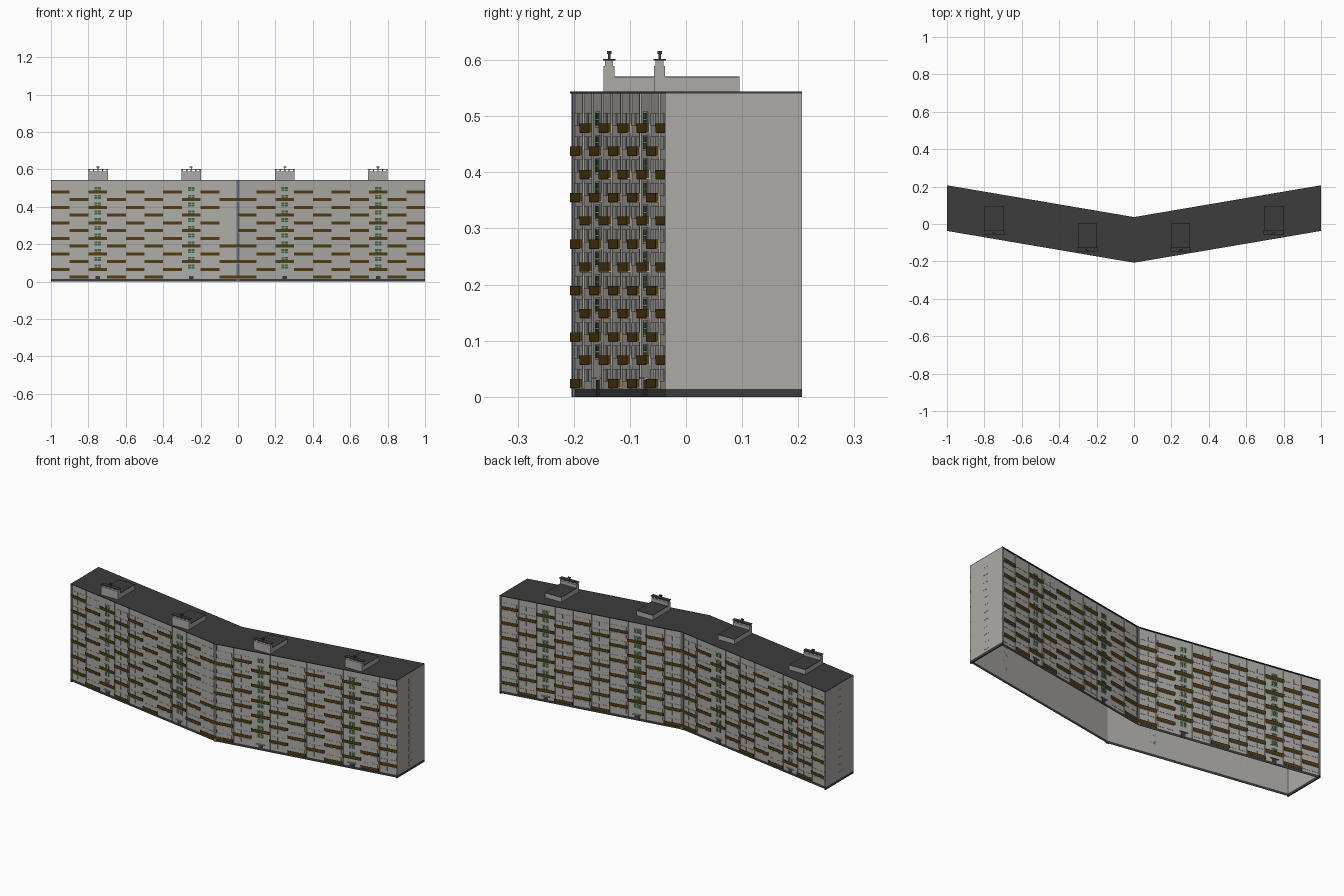
import bpy

if "Cube" in bpy.data.objects:
    bpy.data.objects.remove(bpy.data.objects["Cube"])

SLOPE = 0.17          # how far each wing bends back per unit of x
H = 0.541             # wall height
FLOOR = 0.0414        # storey height
BAY = 0.1


def material(name, rgb):
    m = bpy.data.materials.new(name)
    m.diffuse_color = (*rgb, 1)
    m.use_nodes = True
    m.node_tree.nodes["Principled BSDF"].inputs["Base Color"].default_value = m.diffuse_color
    return m


WALL = material("concrete grey", (0.42, 0.41, 0.385))
DARK = material("roof charcoal", (0.045, 0.045, 0.045))
BROWN = material("balcony brown", (0.085, 0.045, 0.006))
GREEN = material("stair window green", (0.045, 0.13, 0.05))
PIPE = material("joint blue grey", (0.14, 0.15, 0.18))

parts = {}            # name -> (verts, faces, material)
QUADS = [(0, 1, 3, 2), (4, 6, 7, 5), (0, 4, 5, 1), (2, 3, 7, 6), (0, 2, 6, 4), (1, 5, 7, 3)]


def box(name, mat, x0, x1, y0, y1, z0, z1, bend=None):
    """Box added to a part; bend maps (x, y) onto the slanted facade."""
    verts, faces, _ = parts.setdefault(name, ([], [], mat))
    base = len(verts)
    for x in (x0, x1):
        for y in (y0, y1):
            for z in (z0, z1):
                verts.append((x, bend(x, y) if bend else y, z))
    faces += [tuple(base + i for i in q) for q in QUADS]


def front(x, n):
    return -0.199 + SLOPE * abs(x) - n


def back(x, n):
    return 0.029 + SLOPE * abs(x) + n


def make(name, verts, faces, mats):
    me = bpy.data.meshes.new(name)
    me.from_pydata(verts, [], faces)
    for m in mats:
        me.materials.append(m)
    ob = bpy.data.objects.new(name, me)
    bpy.context.collection.objects.link(ob)
    bpy.context.view_layer.objects.active = ob
    ob.select_set(True)
    bpy.ops.object.mode_set(mode='EDIT')
    bpy.ops.mesh.select_all(action='SELECT')
    bpy.ops.mesh.normals_make_consistent(inside=False)
    bpy.ops.object.mode_set(mode='OBJECT')
    ob.select_set(False)
    return me


# Main walls: bent plan, open underneath, dark plinth band at the bottom
plan = [(x, front(x, 0)) for x in (-1, 0, 1)] + [(x, back(x, 0)) for x in (1, 0, -1)]
levels = (0, 0.014, H)
verts = [(x, y, z) for z in levels for x, y in plan]
faces = [(6 * r + i, 6 * r + (i + 1) % 6, 6 * r + 6 + (i + 1) % 6, 6 * r + 6 + i)
         for r in range(2) for i in range(6)]
faces += [(12, 13, 16, 17), (13, 14, 15, 16)]
walls = make("walls", verts, faces, [WALL, DARK])
for p in walls.polygons:
    p.material_index = int(p.center.z < 0.014)

# Roof sheet and end walls reaching out to the balcony line
for s in (-1, 1):
    verts_x = (0, s) if s > 0 else (s, 0)
    v, f, _ = parts.setdefault("roof", ([], [], DARK))
    b = len(v)
    for x in verts_x:
        for y in (front(x, 0.008), back(x, 0.008)):
            for z in (H, H + 0.003):
                v.append((x, y, z))
    f += [tuple(b + i for i in q) for q in QUADS]
    xa, xb = sorted((s * 0.994, s))
    y0, y1 = front(1, 0.008), back(1, 0.008)
    box("end_wall", WALL, xa, xb, y0, y1, 0.014, H)
    box("end_plinth", DARK, xa, xb, y0, y1, 0, 0.014)
    # End wall windows
    xa, xb = sorted((s * 0.999, s * 1.001))
    for k in range(12):
        z = 0.041 + k * 0.0415
        box("end_window", WALL, xa, xb, 0.066, 0.103, z - 0.0135, z + 0.0135)

# Facades: storeys and bays on both wings, front and back
for bend in (front, back):
    for s in (-1, 1):
        for bay in range(10):
            inner, outer = bay * BAY, (bay + 1) * BAY
            x0, x1 = sorted((s * inner, s * outer))
            xm = (x0 + x1) / 2
            stair = bay in (2, 7)
            # Rib between bays
            xr = s * outer
            if bay < 9:
                box("facade_rib", WALL, xr - 0.002, xr + 0.002, 0, 0.003, 0.014, H, bend)
            for k in range(12):
                z = 0.016 + k * FLOOR
                balcony = bay % 2 == k % 2
                if stair and k == 0:
                    balcony = False
                if bend is front and s < 0 and bay == 0 and k in (6, 8):
                    balcony = False
                # Windows
                if stair:
                    if k > 0:
                        box("stair_window_frame", WALL, xm - 0.021, xm + 0.021, 0, 0.0015, z + 0.008, z + 0.037, bend)
                        for dx in (-0.009, 0.009):
                            for dz in (0.017, 0.029):
                                box("stair_window", GREEN, xm + dx - 0.0075, xm + dx + 0.0075,
                                    0, 0.0025, z + dz - 0.005, z + dz + 0.005, bend)
                else:
                    for dx in (-0.024, 0.024):
                        box("window", WALL, xm + dx - 0.017, xm + dx + 0.017, 0, 0.0015,
                            z + (0.003 if balcony and dx > 0 else 0.011), z + 0.034, bend)
                # Balcony: floor slab with a three-sided brown parapet
                if balcony:
                    t = 0.0012
                    box("balcony_floor", WALL, x0, x1, 0, 0.007, z - 0.001, z + 0.001, bend)
                    box("balcony_front", BROWN, x0, x1, 0.008 - t, 0.008, z, z + 0.016, bend)
                    box("balcony_side", BROWN, x0, x0 + t, 0, 0.008 - t, z, z + 0.016, bend)
                    box("balcony_side", BROWN, x1 - t, x1, 0, 0.008 - t, z, z + 0.016, bend)
            # Stair entrance door and canopy
            if stair:
                box("entrance_door", DARK, xm - 0.012, xm + 0.012, 0, 0.002, 0.002, 0.03, bend)
                box("entrance_canopy", WALL, xm - 0.022, xm + 0.022, 0, 0.008, 0.032, 0.035, bend)
    # Expansion joint where the wings meet
    box("joint_pipe", PIPE, -0.009, 0, 0, 0.005, 0, H, bend)
    box("joint_pipe", PIPE, 0, 0.009, 0, 0.005, 0, H, bend)

# Roof stair houses: low box, taller front block, canopy rail and mast
for xc, y0 in ((0.25, -0.147), (0.748, -0.057)):
    for s in (-1, 1):
        c = s * xc
        box("stair_house", WALL, c - 0.05, c + 0.05, y0 + 0.02, y0 + 0.152, H, 0.569)
        box("stair_house_roof", DARK, c - 0.05, c + 0.05, y0 + 0.02, y0 + 0.152, 0.569, 0.571)
        box("vent_block", WALL, c - 0.052, c + 0.052, y0, y0 + 0.02, H, 0.59)
        for dx in (-0.048, -0.024, 0, 0.024, 0.048):
            box("vent_post", WALL, c + dx - 0.003, c + dx + 0.003, y0 + 0.003, y0 + 0.017, 0.59, 0.6)
        box("vent_cap", DARK, c - 0.055, c + 0.055, y0 - 0.001, y0 + 0.021, 0.599, 0.602)
        box("mast", DARK, c - 0.002, c + 0.002, y0 + 0.008, y0 + 0.012, 0.602, 0.616)
        box("mast_head", DARK, c - 0.008, c + 0.008, y0 + 0.006, y0 + 0.014, 0.611, 0.616)

for name, (v, f, mat) in parts.items():
    make(name, v, f, [mat])
